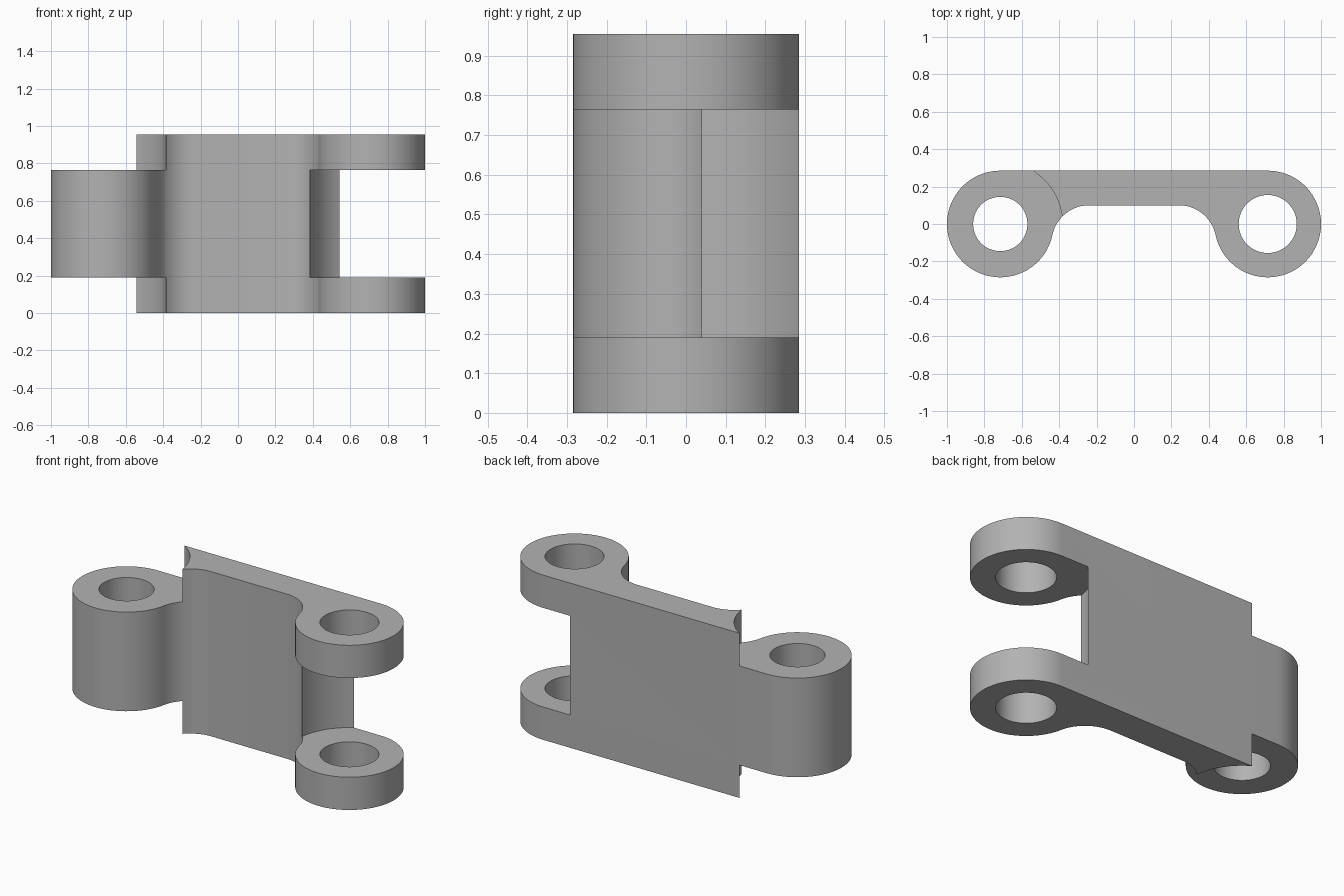
import bpy, bmesh
from math import cos, sin, pi, atan2, hypot, sqrt

HEIGHT, LOW, HIGH = 0.955, 0.19, 0.765    # total height, tongue bottom and top
PIN_X, RADIUS, CLEARANCE = 0.715, 0.285, 0.333
WEB_Y, FILLET = 0.10, 0.20                # inner web face, blend radius

if "Cube" in bpy.data.objects:
    bpy.data.objects.remove(bpy.data.objects["Cube"])

steel = bpy.data.materials.new("grey_steel")
steel.use_nodes = True
grey = (0.45, 0.45, 0.45, 1)
steel.diffuse_color = grey
steel.node_tree.nodes["Principled BSDF"].inputs["Base Color"].default_value = grey


def arc(cx, cy, r, start, end, steps):
    return [(cx + r * cos(start + (end - start) * i / steps),
             cy + r * sin(start + (end - start) * i / steps)) for i in range(steps + 1)]


def prism(name, outline, z0, z1):
    bm = bmesh.new()
    base = bm.faces.new([bm.verts.new((x, y, z0)) for x, y in outline])
    top = bmesh.ops.extrude_face_region(bm, geom=[base])["geom"]
    bmesh.ops.translate(bm, vec=(0, 0, z1 - z0),
                        verts=[g for g in top if isinstance(g, bmesh.types.BMVert)])
    bmesh.ops.recalc_face_normals(bm, faces=bm.faces)
    mesh = bpy.data.meshes.new(name)
    bm.to_mesh(mesh)
    bm.free()
    mesh.materials.append(steel)
    obj = bpy.data.objects.new(name, mesh)
    bpy.context.collection.objects.link(obj)
    return obj


def cylinder(name, x, r, z0, z1):
    return prism(name, arc(x, 0, r, 0, 2 * pi, 96)[:-1], z0, z1)


# Link outline: half a profile (knuckle blended into the web), mirrored in x
fillet_y = WEB_Y - FILLET
fillet_x = PIN_X - sqrt((RADIUS + FILLET) ** 2 - fillet_y ** 2)
touch = atan2(-fillet_y, PIN_X - fillet_x)
half = arc(fillet_x, fillet_y, FILLET, pi / 2, touch, 20)
half += arc(PIN_X, 0, RADIUS, pi + touch, 2.5 * pi, 64)[1:]
outline = half + [(-x, y) for x, y in reversed(half)]
link = prism("hinge_link", outline, 0, HEIGHT)

# Clearance pockets and pin holes
cutters = [
    cylinder("fork_slot_cutter", PIN_X, CLEARANCE, LOW, HIGH),
    cylinder("lower_tongue_cutter", -PIN_X, CLEARANCE, -0.1, LOW),
    cylinder("upper_tongue_cutter", -PIN_X, CLEARANCE, HIGH, HEIGHT + 0.1),
    cylinder("fork_pin_hole_cutter", PIN_X, 0.155, -0.2, HEIGHT + 0.2),
    cylinder("tongue_pin_hole_cutter", -PIN_X, 0.145, -0.2, HEIGHT + 0.2),
]
bpy.ops.object.select_all(action="DESELECT")
bpy.context.view_layer.objects.active = link
link.select_set(True)
for cutter in cutters:
    cut = link.modifiers.new(cutter.name, "BOOLEAN")
    cut.operation = "DIFFERENCE"
    cut.solver = "EXACT"
    cut.object = cutter
    bpy.ops.object.modifier_apply(modifier=cut.name)
    bpy.data.objects.remove(cutter)

bpy.ops.object.shade_smooth_by_angle(angle=pi / 6)
